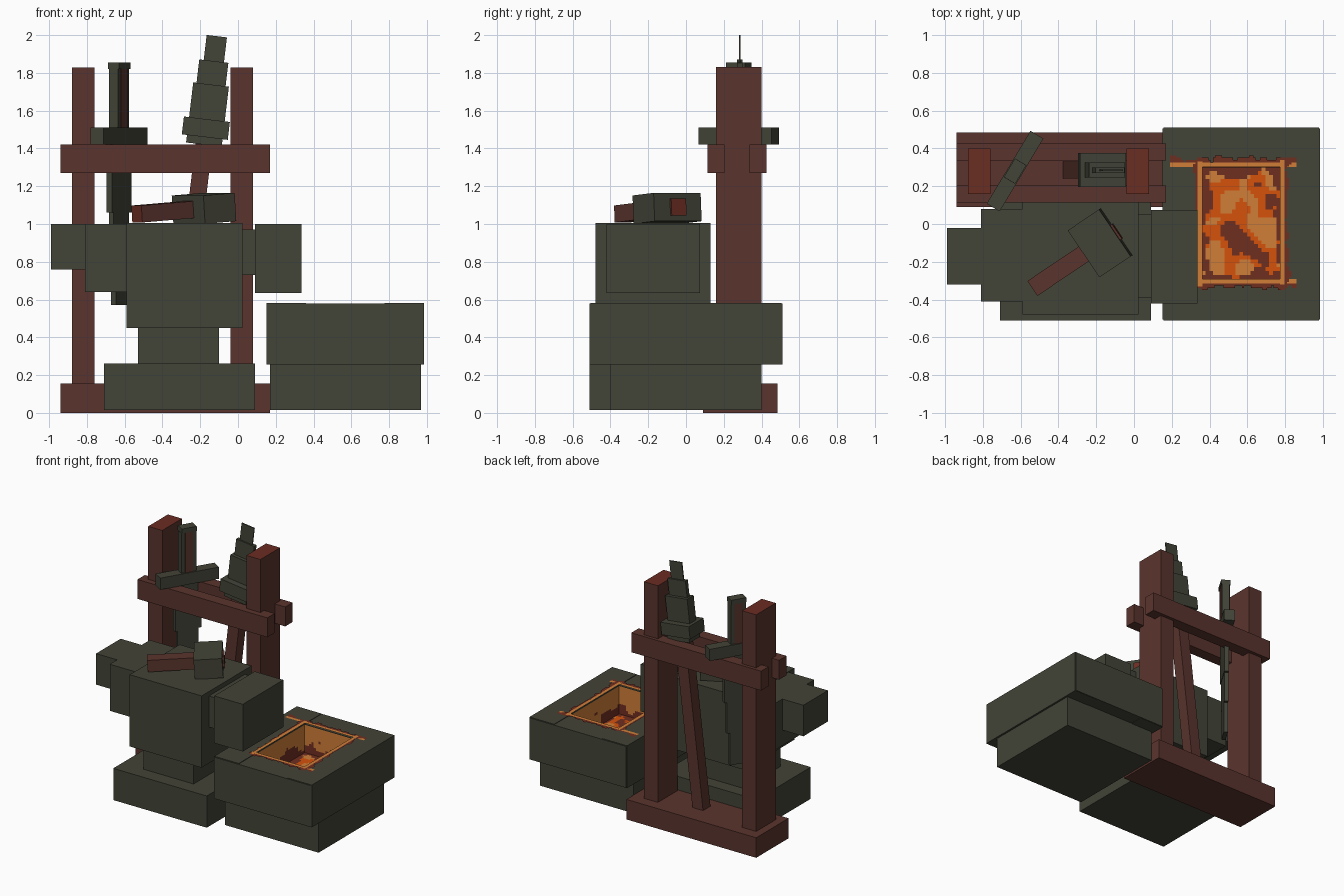
import bpy, bmesh, math
from mathutils import Vector, Matrix, noise

cube = bpy.data.objects.get("Cube")
if cube:
    bpy.data.objects.remove(cube, do_unlink=True)


def material(name, srgb):
    lin = [((c / 255 + 0.055) / 1.055) ** 2.4 for c in srgb] + [1]
    m = bpy.data.materials.new(name)
    m.use_nodes = True
    m.diffuse_color = lin
    m.node_tree.nodes["Principled BSDF"].inputs["Base Color"].default_value = lin
    return m


STONE = material("dark stone", (66, 67, 55))
WOOD = material("red brown wood", (90, 52, 45))
GRAIN = material("end grain", (106, 45, 34))
GLOW = material("glowing edge", (208, 126, 56))
HOT = material("hot coal", (214, 82, 12))
EMBER = material("dark ember", (112, 46, 32))


def finish(name, bm, mats):
    mesh = bpy.data.meshes.new(name)
    bm.normal_update()
    bm.to_mesh(mesh)
    bm.free()
    for m in mats:
        mesh.materials.append(m)
    ob = bpy.data.objects.new(name, mesh)
    bpy.context.collection.objects.link(ob)
    return ob


def block(name, x, y, z, mat=STONE, place=Matrix(), grain=None):
    """Box between (min, max) pairs; faces along the grain axis get end grain."""
    bm = bmesh.new()
    bmesh.ops.create_cube(bm, size=1)
    bm.normal_update()
    if grain is not None:
        for f in bm.faces:
            f.material_index = int(abs(f.normal[grain]) > 0.9)
    for v in bm.verts:
        v.co = Vector([(a + b) / 2 + c * (b - a) for (a, b), c in zip((x, y, z), v.co)])
    ob = finish(name, bm, [mat, GRAIN])
    ob.matrix_world = place
    return ob


def mid(w):
    return (-w / 2, w / 2)


def patch(name, origin, u, v, cell, rule):
    """Flat sheet of small cells; rule(s, t, point) picks GLOW, HOT, EMBER or None."""
    o, u, v = Vector(origin), Vector(u), Vector(v)
    nu, nv = round(u.length / cell), round(v.length / cell)
    bm = bmesh.new()
    rows = [[bm.verts.new(o + u * i / nu + v * j / nv) for j in range(nv + 1)]
            for i in range(nu + 1)]
    mats = [GLOW, HOT, EMBER]
    for i in range(nu):
        for j in range(nv):
            s, t = (i + 0.5) / nu, (j + 0.5) / nv
            m = rule(s, t, o + u * s + v * t)
            if m:
                f = bm.faces.new((rows[i][j], rows[i + 1][j], rows[i + 1][j + 1], rows[i][j + 1]))
                f.material_index = mats.index(m)
    return finish(name, bm, mats)


# Anvil
block("anvil_base", (-0.71, 0.09), (-0.51, 0.15), (0.015, 0.26))
block("anvil_waist", (-0.53, -0.10), (-0.40, 0.05), (0.26, 0.45))
block("anvil_body", (-0.59, 0.025), (-0.48, 0.13), (0.45, 1.005))
block("anvil_horn", (-0.81, -0.59), (-0.41, 0.08), (0.64, 1.0))
block("anvil_horn_tip", (-0.99, -0.81), (-0.32, -0.02), (0.76, 1.0))
block("anvil_neck", (0.025, 0.09), (-0.39, 0.05), (0.73, 0.97))
block("anvil_heel", (0.09, 0.335), (-0.42, 0.075), (0.635, 1.0))

# Forge trough
block("forge_base", (0.17, 0.97), (-0.40, 0.40), (0.015, 0.26))
block("forge_bed", (0.3, 0.85), (-0.35, 0.35), (0.26, 0.35))
block("forge_rim_front", (0.155, 0.98), (-0.51, -0.29), (0.257, 0.578))
block("forge_rim_back", (0.155, 0.98), (0.30, 0.51), (0.257, 0.578))
block("forge_rim_left", (0.775, 0.985), (-0.505, 0.505), (0.255, 0.582))
block("forge_rim_right", (0.15, 0.36), (-0.505, 0.505), (0.255, 0.582))


# Glowing coals, walls and rim edges
def coals(s, t, p):
    n = noise.noise(p * 9)
    edge = min(s, 1 - s, t, 1 - t)
    if n < -0.28 or edge < 0.05 + 0.1 * noise.noise(p * 14):
        return EMBER
    return GLOW if n > 0.1 else HOT


def wall(s, t, p):
    return EMBER if t < 0.3 + 0.45 * noise.noise(p * 16) else GLOW


def ragged(s, t, p):
    n = noise.noise(p * 21)
    if t < 0.5:
        return GLOW
    return EMBER if t < 0.72 + 0.5 * n else None


patch("coals", (0.36, -0.29, 0.36), (0.415, 0, 0), (0, 0.59, 0), 0.02, coals)
UP = (0, 0, 0.215)
patch("glow_wall_front", (0.775, -0.288, 0.36), (-0.415, 0, 0), UP, 0.02, wall)
patch("glow_wall_back", (0.36, 0.298, 0.36), (0.415, 0, 0), UP, 0.02, wall)
patch("glow_wall_left", (0.773, 0.30, 0.36), (0, -0.59, 0), UP, 0.02, wall)
patch("glow_wall_right", (0.362, -0.29, 0.36), (0, 0.59, 0), UP, 0.02, wall)
patch("glow_edge_back", (0.19, 0.303, 0.586), (0.67, 0, 0), (0, 0.06, 0), 0.012, ragged)
patch("glow_edge_front", (0.86, -0.29, 0.586), (-0.53, 0, 0), (0, -0.06, 0), 0.012, ragged)
patch("glow_edge_left", (0.773, 0.34, 0.588), (0, -0.66, 0), (0.06, 0, 0), 0.012, ragged)
patch("glow_edge_right", (0.362, -0.33, 0.588), (0, 0.66, 0), (-0.05, 0, 0), 0.012, ragged)

# Weapon rack
block("rack_base", (-0.94, 0.17), (0.09, 0.485), (0, 0.155), WOOD)
for side, x in (("right", -0.82), ("left", 0.02)):
    block("rack_post_" + side, (x - 0.06, x + 0.06), (0.16, 0.40), (0.155, 1.83), WOOD, grain=2)
for side, y in (("front", 0.16), ("back", 0.38)):
    block("rack_beam_" + side, (-0.94, 0.17), (y - 0.045, y + 0.045), (1.27, 1.42), WOOD)

# Hanging sword
sword = Matrix.Translation((-0.63, 0.28, 0)) @ Matrix.Rotation(math.radians(59), 4, "Z")
for part, w, d, z0, z1 in (("blade_tip", 0.115, 0.03, 0.57, 0.82),
                           ("blade_middle", 0.16, 0.03, 0.82, 1.06),
                           ("blade_top", 0.2, 0.035, 1.06, 1.42),
                           ("guard", 0.45, 0.08, 1.42, 1.51),
                           ("pommel", 0.115, 0.07, 1.82, 1.855)):
    block("sword_" + part, mid(w), mid(d), (z0, z1), STONE, sword)
block("sword_grip", mid(0.06), mid(0.066), (1.51, 1.82), WOOD, sword)
for side, x in (("right", -0.043), ("left", 0.043)):
    block("sword_grip_bar_" + side, (x - 0.015, x + 0.015), mid(0.055), (1.51, 1.82), STONE, sword)

# Leaning spear
spear = Matrix.Translation((-0.17, 0.285, 1.51)) @ Matrix.Rotation(math.radians(6.8), 4, "Y")
block("spear_shaft", mid(0.09), mid(0.09), (-1.37, -0.09), WOOD, spear)
for part, w, d, z0, z1 in (("collar", 0.19, 0.13, -0.09, -0.05),
                           ("guard", 0.245, 0.18, -0.05, 0.045),
                           ("blade_low", 0.19, 0.08, 0.045, 0.23),
                           ("blade_middle", 0.155, 0.03, 0.23, 0.355),
                           ("blade_tip", 0.108, 0.008, 0.355, 0.488)):
    block("spear_" + part, mid(w), mid(d), (z0, z1), STONE, spear)

# Hammer resting on the anvil
hammer = (Matrix.Translation((-0.18, -0.10, 1.083)) @ Matrix.Rotation(math.radians(34), 4, "Z")
          @ Matrix.Rotation(math.radians(-4), 4, "Y"))
block("hammer_head", mid(0.2), mid(0.3), mid(0.15), STONE, hammer)
block("hammer_handle", (-0.43, 0.112), mid(0.095), (-0.045, 0.045), WOOD, hammer, grain=0)
